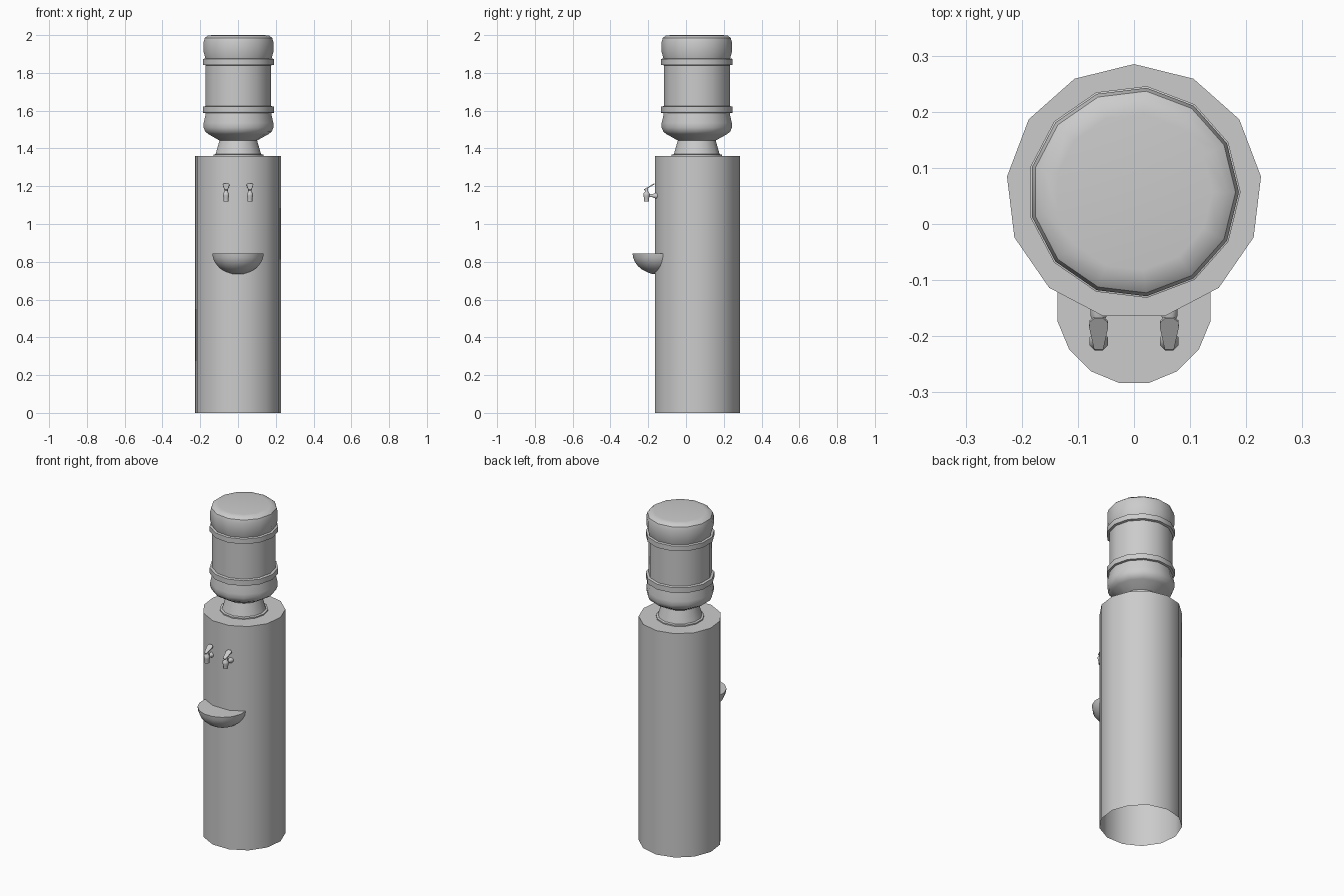
import bpy, bmesh, math
from mathutils import Matrix, Vector

if "Cube" in bpy.data.objects:
    bpy.data.objects.remove(bpy.data.objects["Cube"])


def finish(name, bm, angle=35):
    bmesh.ops.recalc_face_normals(bm, faces=bm.faces)
    me = bpy.data.meshes.new(name)
    bm.to_mesh(me)
    bm.free()
    for p in me.polygons:
        p.use_smooth = True
    me.set_sharp_from_angle(angle=math.radians(angle))
    ob = bpy.data.objects.new(name, me)
    bpy.context.collection.objects.link(ob)
    return ob


def lathe(profile, sides, start=0.0, matrix=Matrix()):
    """Revolve (radius, height) points around z; radius 0 closes the last ring with a cap."""
    bm = bmesh.new()
    rings = []
    for r, z in profile:
        if r == 0:
            continue
        rings.append([bm.verts.new((r * math.cos(start + math.tau * i / sides),
                                    r * math.sin(start + math.tau * i / sides), z))
                      for i in range(sides)])
    for a, b in zip(rings, rings[1:]):
        for i in range(sides):
            j = (i + 1) % sides
            bm.faces.new((a[i], a[j], b[j], b[i]))
    if profile[0][0] == 0:
        bm.faces.new(rings[0])
    if profile[-1][0] == 0:
        bm.faces.new(rings[-1])
    bm.transform(matrix)
    return bm


CY = 0.057
centre = Matrix.Translation((0, CY, 0))

# Cabinet: 13-sided column, open underneath
finish("cabinet", lathe([(0.228, 0), (0.228, 1.36), (0, 1.36)], 13, math.pi / 2, centre))

# Upturned water bottle with two raised bands
bottle = [(0.134, 1.36), (0.134, 1.367), (0.122, 1.37), (0.101, 1.442),
          (0.16, 1.475), (0.178, 1.488), (0.187, 1.51), (0.187, 1.535), (0.178, 1.575), (0.177, 1.587),
          (0.19, 1.589), (0.19, 1.621), (0.176, 1.624),
          (0.176, 1.84), (0.19, 1.843), (0.19, 1.874), (0.178, 1.877),
          (0.187, 1.91), (0.187, 1.965), (0.181, 1.985), (0.165, 1.997), (0.14, 2.0), (0, 2.0)]
finish("water_bottle", lathe(bottle, 13, 0, centre))

# Drip bowl: half of a flattened 16-sided hemisphere with a flat top
R, D, top = 0.1387, 0.111, 0.845
arc = [(R * math.cos(t), top - D * math.sin(t))
       for t in (math.radians(a) for a in (78, 64, 51, 38, 25, 12, 0))]
bowl = lathe([(0, top - D)] + [(0.03, top - D)] + arc[1:] + [(0, top)], 16,
             math.pi / 16, Matrix.Translation((0, -0.147, 0)))
bmesh.ops.bisect_plane(bowl, geom=bowl.verts[:] + bowl.edges[:] + bowl.faces[:],
                       plane_co=(0, -0.1201, 0), plane_no=(0, 1, 0), clear_outer=True)
finish("drip_bowl", bowl)

# Taps: spout, stem and lever on each side
for side, sx in (("left", -1), ("right", 1)):
    x = 0.063 * sx
    spout = [(0, 1.12), (0.014, 1.12), (0.014, 1.135), (0.018, 1.15),
             (0.018, 1.162), (0.01, 1.17), (0.009, 1.187), (0, 1.187)]
    finish(side + "_tap_spout", lathe(spout, 8, math.pi / 8, Matrix.Translation((x, -0.209, 0))), 50)

    stem = [(0.009, 0.0), (0.009, 0.028), (0.016, 0.042), (0.016, 0.056)]
    to_wall = Matrix.Translation((x, -0.205, 1.15)) @ Matrix.Rotation(-math.pi / 2, 4, 'X')
    finish(side + "_tap_stem", lathe(stem, 8, math.pi / 8, to_wall), 50)

    # Lever: thin tapered plate sloping up towards the cabinet
    outline = [(-0.008, 0), (0.008, 0), (0.017, 0.046), (0.016, 0.057),
               (0.008, 0.064), (-0.008, 0.064), (-0.016, 0.057), (-0.017, 0.046)]
    bm = bmesh.new()
    face = bm.faces.new([bm.verts.new((u, v, 0)) for u, v in outline])
    ext = bmesh.ops.extrude_face_region(bm, geom=[face])
    bmesh.ops.translate(bm, vec=Vector((0, 0, 0.006)),
                        verts=[g for g in ext["geom"] if isinstance(g, bmesh.types.BMVert)])
    bm.transform(Matrix.Translation((x, -0.221, 1.178)) @ Matrix.Rotation(math.radians(30), 4, 'X'))
    finish(side + "_tap_lever", bm)
